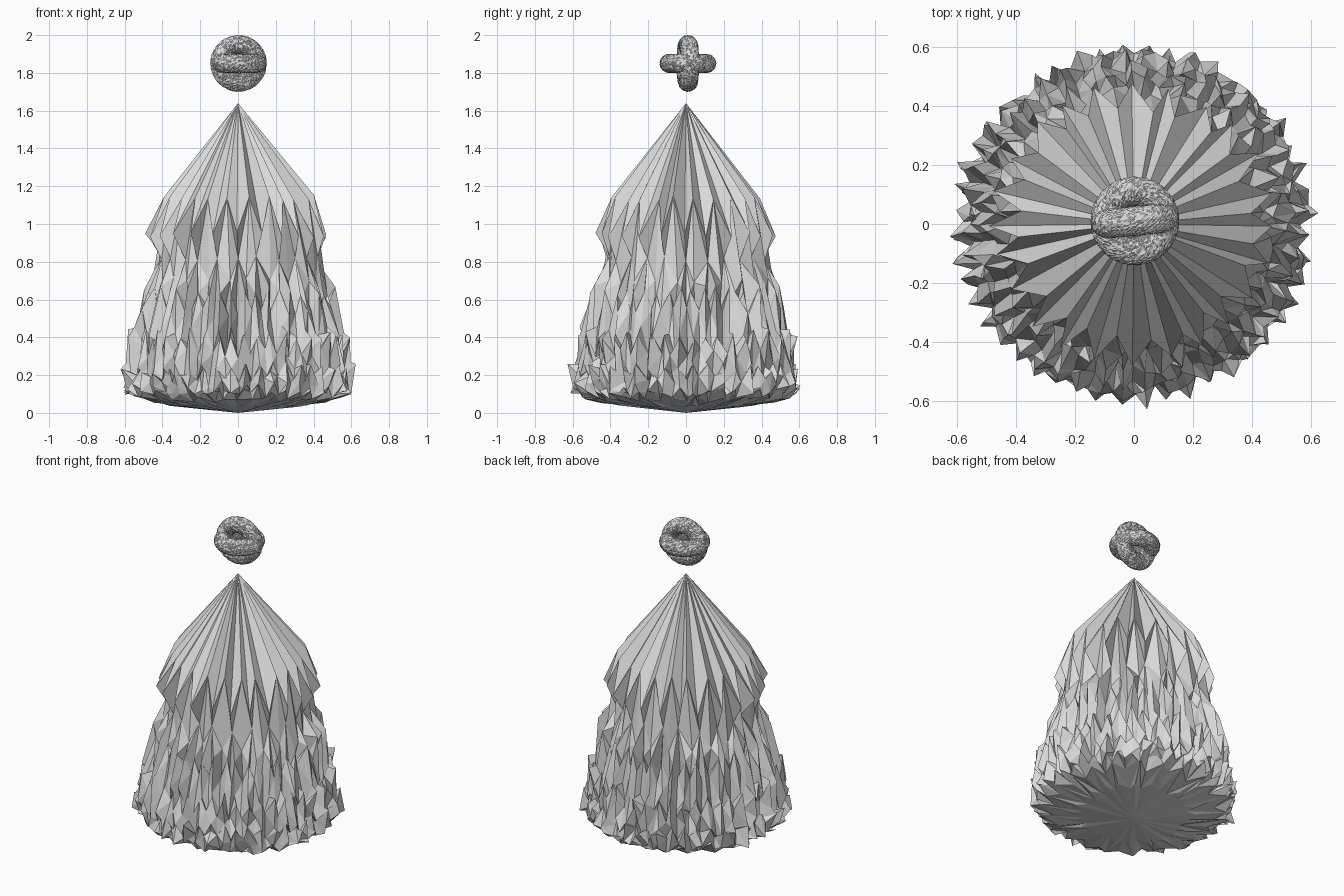
import bpy, bmesh, math, random
from mathutils import Vector, Matrix

if "Cube" in bpy.data.objects:
    bpy.data.objects.remove(bpy.data.objects["Cube"])

random.seed(7)
grey = bpy.data.materials.new("light grey")
grey.diffuse_color = (0.7, 0.7, 0.7, 1)
grey.use_nodes = True
grey.node_tree.nodes["Principled BSDF"].inputs["Base Color"].default_value = grey.diffuse_color


def rnd(a):
    return random.uniform(-a, a)


def finish(bm, name):
    bmesh.ops.recalc_face_normals(bm, faces=bm.faces)
    me = bpy.data.meshes.new(name)
    bm.to_mesh(me)
    bm.free()
    me.materials.append(grey)
    ob = bpy.data.objects.new(name, me)
    bpy.context.collection.objects.link(ob)
    return ob


# Crumpled tree body: (points, height, radius, zigzag height, zigzag radius, jitter)
rows = [(48, 1.04, 0.437, 0.10, -0.040, 0.015),
        (48, 0.76, 0.432, -0.06, 0.015, 0.022),
        (96, 0.60, 0.475, 0.05, 0.018, 0.030),
        (96, 0.48, 0.515, -0.05, 0.020, 0.032),
        (96, 0.37, 0.542, 0.045, 0.020, 0.035),
        (96, 0.28, 0.560, -0.04, 0.020, 0.036),
        (96, 0.205, 0.572, 0.03, 0.020, 0.038),
        (96, 0.15, 0.578, -0.02, 0.020, 0.036),
        (96, 0.11, 0.570, 0.015, 0.020, 0.030),
        (48, 0.072, 0.510, 0.008, 0.035, 0.014),
        (48, 0.036, 0.330, 0.002, 0.030, 0.005)]
bm = bmesh.new()
rings = []
for n, z, r, dz, dr, j in rows:
    ring = []
    for i in range(n):
        s = 1 if i % 2 else -1
        a = 2 * math.pi * (i + rnd(0.35)) / n
        rr = r + s * dr + rnd(j)
        ring.append(bm.verts.new((rr * math.cos(a), rr * math.sin(a), z + s * dz + rnd(j * 0.9))))
    rings.append(ring)


def fan(point, ring):
    for i, v in enumerate(ring):
        bm.faces.new((point, v, ring[(i + 1) % len(ring)]))


def bridge(a, b):
    n = len(a)
    for i in range(n):
        k = (i + 1) % n
        if len(b) == 2 * n:
            p, q, r = b[2 * i], b[2 * i + 1], b[(2 * i + 2) % len(b)]
            tris = ((a[i], p, q), (a[i], q, a[k]), (a[k], q, r))
        elif i % 2:
            tris = ((a[i], b[i], b[k]), (a[i], b[k], a[k]))
        else:
            tris = ((a[i], b[i], a[k]), (a[k], b[i], b[k]))
        for t in tris:
            bm.faces.new(t)


fan(bm.verts.new((0, 0, 1.64)), rings[0])
fan(bm.verts.new((0, 0, 0)), rings[-1])
for up, low in zip(rings, rings[1:]):
    if len(low) < len(up):
        bridge(low, up)
    else:
        bridge(up, low)
finish(bm, "tree_body")


# Rough ornament rings crossing at right angles above the tip
def ring_ornament(name, rot):
    bm = bmesh.new()
    U, V = 120, 52
    g = []
    for u in range(U):
        a = 2 * math.pi * u / U
        row = []
        for v in range(V):
            b = 2 * math.pi * v / V
            m = 0.0485 + rnd(0.0025)
            R = 0.1 + m * math.cos(b)
            p = Vector((R * math.cos(a), R * math.sin(a), m * math.sin(b)))
            row.append(bm.verts.new(rot @ p + Vector((0.003, 0.01, 1.85))))
        g.append(row)
    for u in range(U):
        for v in range(V):
            u2, v2 = (u + 1) % U, (v + 1) % V
            bm.faces.new((g[u][v], g[u2][v], g[u2][v2]))
            bm.faces.new((g[u][v], g[u2][v2], g[u][v2]))
    finish(bm, name)


ring_ornament("flat_ring", Matrix.Identity(3))
ring_ornament("upright_ring", Matrix.Rotation(math.radians(6), 3, 'Z') @ Matrix.Rotation(math.pi / 2, 3, 'X'))
